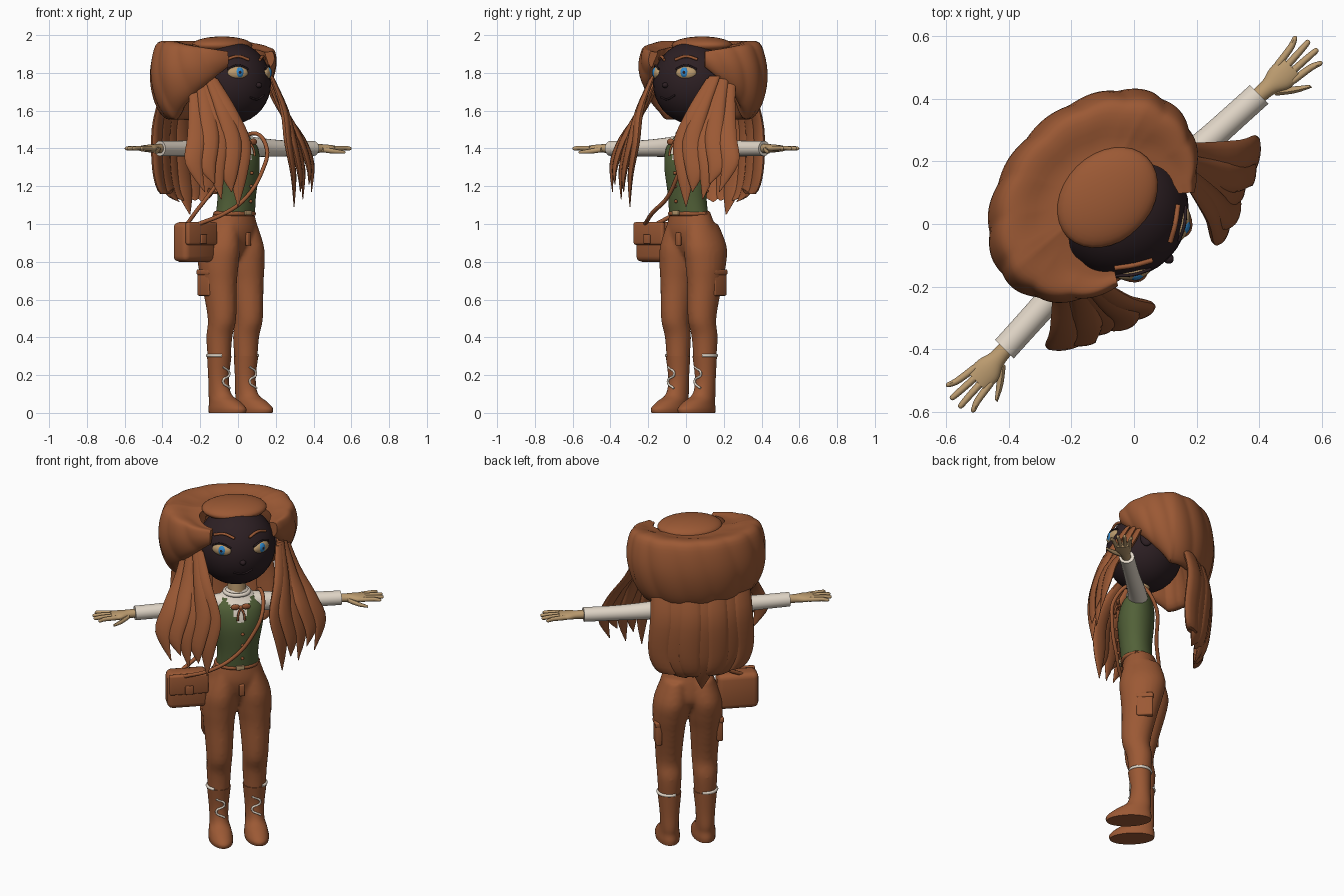
import bpy, bmesh, math
from mathutils import Vector, Matrix

if bpy.data.objects.get("Cube"):
    bpy.data.objects.remove(bpy.data.objects["Cube"], do_unlink=True)

X, Y, Z = Vector((1, 0, 0)), Vector((0, 1, 0)), Vector((0, 0, 1))
HEAD = Vector((0, .055, 0))
made = []


def material(name, rgb):
    m = bpy.data.materials.new(name)
    m.use_nodes = True
    m.diffuse_color = (*rgb, 1)
    m.node_tree.nodes["Principled BSDF"].inputs["Base Color"].default_value = (*rgb, 1)
    return m


BROWN = material("chestnut brown", (.33, .1, .035))
DARK = material("dark face", (.026, .014, .017))
TAN = material("tan skin", (.5, .33, .16))
WHITE = material("cream cloth", (.75, .67, .57))
GREEN = material("olive green", (.085, .12, .04))
BLUE = material("iris blue", (.03, .25, .6))


def finish(bm, name, *mats):
    bmesh.ops.recalc_face_normals(bm, faces=bm.faces)
    mesh = bpy.data.meshes.new(name)
    bm.to_mesh(mesh)
    bm.free()
    for m in mats:
        mesh.materials.append(m)
    obj = bpy.data.objects.new(name, mesh)
    bpy.context.collection.objects.link(obj)
    made.append(obj)
    return obj


def skin_rings(bm, rings):
    # Joins closed rings of points and caps both ends
    rows = [[bm.verts.new(p) for p in ring] for ring in rings]
    n = len(rows[0])
    for r, s in zip(rows, rows[1:]):
        for i in range(n):
            j = (i + 1) % n
            bm.faces.new((r[i], r[j], s[j], s[i]))
    bm.faces.new(rows[0])
    bm.faces.new(rows[-1])


def smooth_path(pts, steps):
    p = [Vector(q) for q in pts]
    p = [p[0]] + p + [p[-1]]
    out = []
    for a, b, c, d in zip(p, p[1:], p[2:], p[3:]):
        for k in range(steps):
            t = k / steps
            out.append(b + (c - a) * t / 2 + (a - b * 2.5 + c * 2 - d / 2) * t * t
                       + (b * 3 - a - c * 3 + d) * t ** 3 / 2)
    return out + [p[-1]]


def loft(name, pts, *mats, u=X, v=Y, sides=20, steps=4):
    # Each point is a centre plus the half sizes along u and v
    rings = []
    for q in smooth_path(pts, steps):
        c, a, b = Vector(q[:3]), max(q[3], .001), max(q[4], .001)
        angles = [math.tau * i / sides for i in range(sides)]
        rings.append([c + u * a * math.cos(t) + v * b * math.sin(t) for t in angles])
    bm = bmesh.new()
    skin_rings(bm, rings)
    return finish(bm, name, *mats)


def ball(name, centre, size, mat, turn=0):
    bm = bmesh.new()
    bmesh.ops.create_uvsphere(bm, u_segments=32, v_segments=18, radius=1, matrix=Matrix.LocRotScale(
        Vector(centre), Matrix.Rotation(math.radians(turn), 3, 'Z'), Vector(size)))
    return finish(bm, name, mat)


def box(name, centre, size, mat, bevel):
    bm = bmesh.new()
    bmesh.ops.create_cube(bm, size=1, matrix=Matrix.LocRotScale(Vector(centre), None, Vector(size)))
    bmesh.ops.bevel(bm, geom=bm.edges[:], offset=bevel, segments=3, profile=.5, affect='EDGES')
    return finish(bm, name, mat)


def cord(name, pts, radius, mat):
    curve = bpy.data.curves.new(name, 'CURVE')
    curve.dimensions = '3D'
    curve.bevel_depth, curve.bevel_resolution = radius, 2
    curve.resolution_u = 6
    curve.use_fill_caps = True
    spline = curve.splines.new('BEZIER')
    spline.bezier_points.add(len(pts) - 1)
    for bp, p in zip(spline.bezier_points, pts):
        bp.co = p
        bp.handle_left_type = bp.handle_right_type = 'AUTO'
    curve.materials.append(mat)
    obj = bpy.data.objects.new(name, curve)
    bpy.context.collection.objects.link(obj)
    made.append(obj)


def band(name, centre, rx, ry, radius, mat, first=0, last=360, flip=1):
    angles = [math.radians(first + (last - first) * i / 8) for i in range(9)]
    cord(name, [Vector(centre) + X * flip * rx * math.cos(a) + Y * ry * math.sin(a) for a in angles], radius, mat)


def on_face(degrees, r, z):
    # Point around the head axis, measured from straight ahead
    a = math.radians(degrees)
    return HEAD + Vector((r * math.sin(a), -r * math.cos(a), z))


# Torso with a cream shirt showing in the neckline
torso = loft("vest", [(0, .02, 1.05, .118, .088), (0, .01, 1.15, .115, .088), (0, .01, 1.3, .14, .1),
                      (0, .02, 1.4, .145, .09), (0, .03, 1.46, .1, .06), (0, .03, 1.5, .05, .045)],
             GREEN, WHITE, sides=48, steps=6)
for f in torso.data.polygons:
    c = f.center
    f.material_index = int(c.z > 1.46 or (c.y < 0 and abs(c.x) < (c.z - 1.32) * .5))
loft("neck", [(0, .03, 1.45, .052, .052), (0, .04, 1.58, .05, .05)], TAN)
band("collar", (0, .03, 1.48), .068, .062, .012, WHITE)
ball("bow_knot", (0, -.085, 1.43), (.013, .012, .013), BROWN)
band("belt", (0, .025, 1.055), .115, .085, .013, BROWN)
box("belt_buckle", (0, -.075, 1.06), (.045, .015, .025), TAN, .003)
for z in (1.12, 1.2, 1.27):
    ball("vest_button", (.01, -.085 - (z - 1.1) * .05, z), (.009, .009, .009), BROWN)

# Trousers: hips and legs fused into one smooth surface
trousers = loft("trousers", [(0, .03, 1.07, .118, .088), (0, .04, .97, .153, .108), (0, .055, .88, .165, .1),
                             (0, .05, .82, .12, .06), (0, .05, .79, .04, .03)], BROWN, sides=32)
legs = [loft("leg", [(s * .07, .05, 1, .07, .1), (s * .09, .055, .88, .097, .128), (s * .097, .05, .78, .097, .117),
                     (s * .1, .04, .68, .085, .1), (s * .1, .02, .5, .072, .079), (s * .1, .04, .4, .068, .07),
                     (s * .1, .04, .27, .06, .06)], BROWN, sides=24) for s in (-1, 1)]
bpy.ops.object.select_all(action='DESELECT')
for obj in legs:
    made.remove(obj)
for obj in legs + [trousers]:
    obj.select_set(True)
bpy.context.view_layer.objects.active = trousers
bpy.ops.object.join()
remesh = trousers.modifiers.new("fuse", 'REMESH')
remesh.mode, remesh.voxel_size, remesh.use_smooth_shade = 'VOXEL', .01, True
trousers.modifiers.new("soften", 'SMOOTH').iterations = 8
box("fly_tab", (.01, -.066, .92), (.03, .02, .07), BROWN, .006)

for s in (-1, 1):
    side = "left_" if s > 0 else "right_"
    # Boots and leg pockets
    loft(side + "boot", [(s * .1, .04, .3, .066, .064), (s * .1, .045, .18, .054, .056),
                         (s * .1, .035, .1, .052, .068), (s * .1, 0, .06, .06, .1),
                         (s * .1, -.02, .025, .066, .125), (s * .1, -.02, 0, .064, .123)], BROWN, sides=28)
    band(side + "sock_edge", (s * .101, .041, .304), .062, .06, .009, WHITE, -60, 115, s)
    cord(side + "boot_lace", [(s * .1 + .024 * (-1) ** i, -.012 - .004 * (i == 0), .13 + i * .038)
                              for i in range(4)], .006, WHITE)
    box(side + "leg_pocket", (s * .17, .075, .69), (.035, .09, .14), BROWN, .008)
    box(side + "pocket_flap", (s * .174, .075, .745), (.036, .095, .03), BROWN, .008)

    # Arms and hands
    loft(side + "sleeve", [(s * .09, .03, 1.41, .055, .06), (s * .2, .03, 1.405, .05, .05),
                           (s * .38, .02, 1.4, .043, .042), (s * .575, .01, 1.4, .042, .04)], WHITE, u=Y, v=Z)
    loft(side + "palm", [(s * .54, .01, 1.4, .026, .026), (s * .61, .005, 1.4, .028, .023),
                         (s * .66, 0, 1.4, .045, .021), (s * .71, 0, 1.4, .042, .016)], TAN, u=Y, v=Z)
    for i in range(4):
        y = .034 - i * .023
        tip = .79 + .02 * (i in (1, 2))
        loft(side + "finger", [(s * .68, y, 1.4, .012, .013), (s * .75, y * 1.3, 1.402, .011, .012),
                               (s * (tip - .01), y * 1.6, 1.4, .009, .01), (s * tip, y * 1.65, 1.4, .003, .003)],
             TAN, u=Y, v=Z, sides=10)
    loft(side + "thumb", [(s * .61, -.015, 1.395, .016, .014), (s * .66, -.055, 1.385, .014, .013),
                          (s * .71, -.088, 1.38, .006, .007)], TAN, u=Y, v=Z, sides=10)
    ball(side + "bow_loop", (s * .03, -.085, 1.435), (.026, .01, .017), BROWN)
    cord(side + "bow_tail", [(0, -.088, 1.43), (s * .015, -.1, 1.4), (s * .02, -.105, 1.36)], .006, BROWN)

    # Face details
    ball(side + "eye", on_face(s * 34, .195, 1.8), (.056, .025, .035), TAN, s * 34)
    ball(side + "iris", on_face(s * 32, .205, 1.802), (.027, .0185, .028), BLUE, s * 32)
    ball(side + "pupil", on_face(s * 32, .215, 1.803), (.011, .0105, .012), DARK, s * 32)
    cord(side + "upper_lid", [on_face(s * 18, .205, 1.82), on_face(s * 34, .204, 1.84),
                              on_face(s * 50, .205, 1.82)], .005, DARK)
    cord(side + "eyebrow", [on_face(s * 13, .183, 1.87), on_face(s * 32, .175, 1.888),
                            on_face(s * 52, .181, 1.872)], .008, BROWN)
    ball(side + "ear", (s * .222, .09, 1.72), (.02, .035, .05), DARK)

    # Front hair: wavy locks spread between an inner and an outer path
    inner = [(.225, -.03, 1.77), (.205, -.14, 1.6), (.175, -.2, 1.43), (.205, -.21, 1.26), (.21, -.21, 1.09)]
    outer = [(.25, .08, 1.82), (.31, 0, 1.62), (.39, -.08, 1.46), (.44, -.11, 1.32), (.4, -.15, 1.17)]
    count = 5
    for i in range(count):
        t = i / (count - 1)
        path = []
        for k, (a, b) in enumerate(zip(inner, outer)):
            p = Vector(a).lerp(Vector(b), t)
            p.z += .06 * (i % 2) * (k == 4)
            path.append((s * p.x, p.y - .014 * (i % 2), p.z, (.03, .042, .05, .046, .002)[k],
                         (.012, .02, .02, .014, .002)[k]))
        u = Vector((s * .8, .6, 0))
        loft(side + "front_lock", path, BROWN, u=u, v=u.cross(Z), sides=12)

# Head
ball("head", HEAD + Z * 1.747, (.217, .211, .219), DARK)
ball("nose", on_face(0, .208, 1.735), (.017, .02, .015), DARK)
cord("mouth", [on_face(-14, .2, 1.67), on_face(0, .198, 1.66), on_face(16, .202, 1.682)], .005, DARK)

# Hair roll wrapping the head, tapered at both ends to leave the face open
ball("hair_crown", (0, .12, 1.945), (.18, .14, .048), BROWN)
outline = [(.3, 1.95), (.5, 1.95), (.72, 1.968), (.88, 1.96), (.96, 1.9), (1, 1.8), (.97, 1.7),
           (.88, 1.61), (.74, 1.555), (.62, 1.58), (.5, 1.7), (.35, 1.85)]
profile = smooth_path([(k, z, 0) for k, z in outline + outline[:1]], 3)[:-1]
rings, cuts = [], 120
start, end = math.radians(42), math.radians(334)
for i in range(cuts + 1):
    a = start + (end - start) * i / cuts
    taper = min(1, .2 + .65 * min(a - start, end - a))
    loop = []
    for q in profile:
        ripple = 1 + .025 * (abs(math.sin(a * 7 + q.y * 5)) - .6)
        k = (.84 + (q.x - .84) * taper) * ripple
        loop.append((-.025 + .395 * k * math.sin(a), .135 - .305 * k * math.cos(a), 1.9 + (q.y - 1.9) * taper))
    rings.append(loop)
bm = bmesh.new()
skin_rings(bm, rings)
finish(bm, "hair_roll", BROWN)

# Long back hair
for i in range(-3, 4):
    t = i / 3
    path = []
    for z, w, y, a in ((1.68, .22, .35, .06), (1.5, .225, .4, .068), (1.28, .235, .39, .066),
                       (1.16, .19, .365, .052), (1.05 + .1 * abs(t) + .04 * (i % 2), .13, .33, .003)):
        x = t * w
        path.append((x - .03, y - 1.1 * x * x + .006 * (i % 2), z, a, a * .34))
    u = Vector((1, -.5 * t, 0)).normalized()
    loft("back_lock", path, BROWN, u=u, v=u.cross(Z), sides=12)

# Shoulder bag and strap
box("bag", (-.275, .055, .905), (.23, .11, .21), BROWN, .03)
box("bag_flap", (-.275, 0, .95), (.22, .03, .12), BROWN, .012)
box("bag_clasp", (-.275, -.016, .92), (.045, .018, .05), BROWN, .005)
cord("bag_strap", [(-.3, -.005, 1), (-.17, -.08, 1.06), (-.04, -.1, 1.14), (.06, -.115, 1.27),
                   (.12, -.095, 1.4), (.13, .02, 1.48), (.1, .12, 1.38), (-.05, .12, 1.2),
                   (-.2, .12, 1.06), (-.3, .08, 1)], .011, BROWN)

# Smooth shading, then turn the figure to its standing direction
for obj in made:
    obj.rotation_euler.z = math.pi / 4
    if obj.type == 'MESH':
        obj.select_set(True)
        bpy.context.view_layer.objects.active = obj
bpy.ops.object.shade_smooth_by_angle(angle=math.radians(40))
